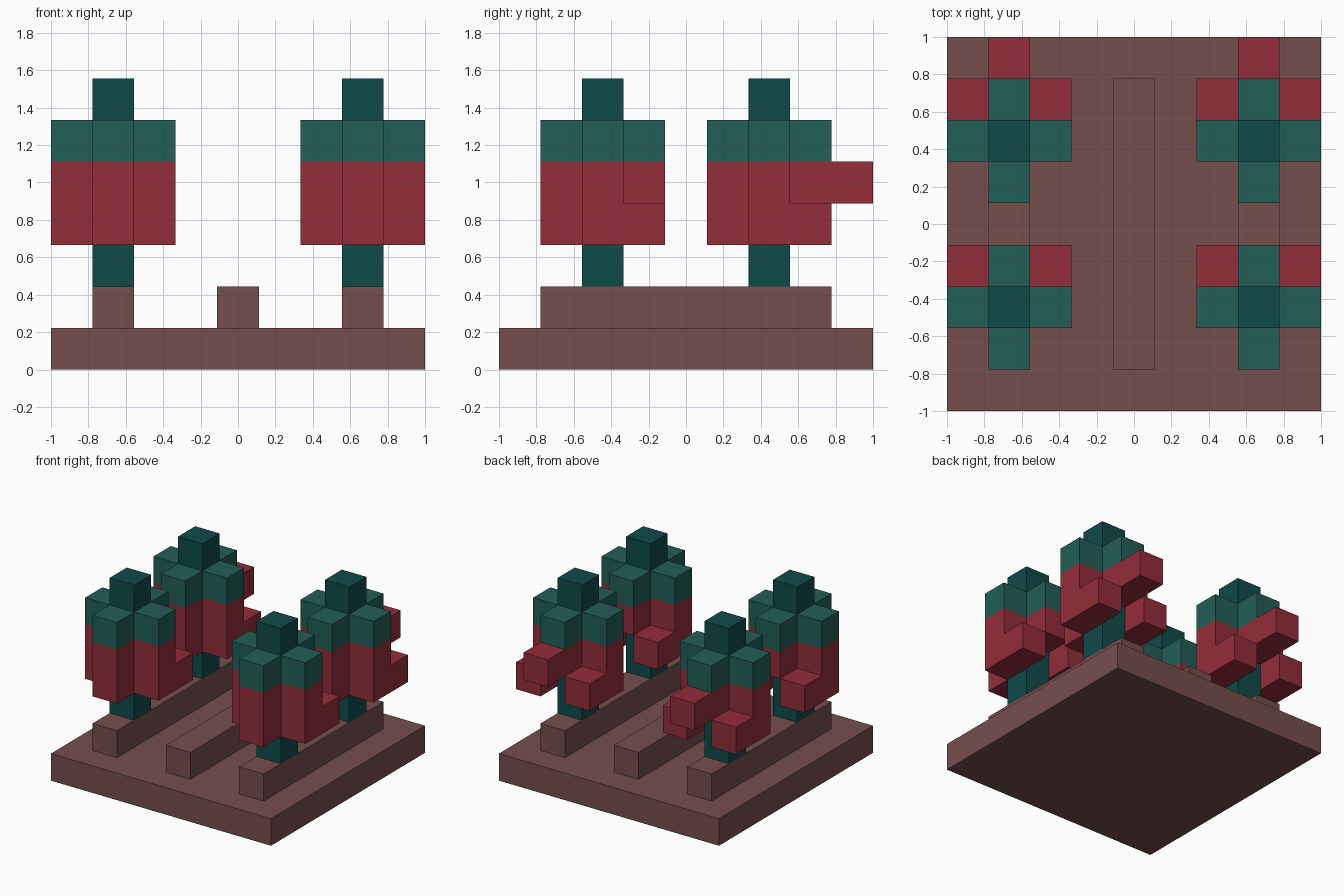
import bpy, bmesh
from mathutils import Vector

if "Cube" in bpy.data.objects:
    bpy.data.objects.remove(bpy.data.objects["Cube"])

U = 2 / 9  # one block; the model is 9 x 9 x 7 blocks


def material(name, rgb):
    m = bpy.data.materials.new(name)
    m.diffuse_color = (*rgb, 1)
    m.use_nodes = True
    m.node_tree.nodes["Principled BSDF"].inputs["Base Color"].default_value = m.diffuse_color
    return m


SOIL = material("soil brown", (0.181, 0.077, 0.076))
RED = material("berry red", (0.292, 0.026, 0.043))
LEAF = material("leaf green", (0.016, 0.112, 0.093))
STEM = material("dark stem green", (0.0044, 0.069, 0.067))

parts = []  # (name, material, set of block cells)


def block(x0, x1, y0, y1, z0, z1):
    """Cells of a cuboid, inclusive block ranges."""
    return {(x, y, z) for x in range(x0, x1 + 1)
            for y in range(y0, y1 + 1) for z in range(z0, z1 + 1)}


# Soil bed with three raised furrows
soil = block(0, 8, 0, 8, 0, 0)
for x in (1, 4, 7):
    soil |= block(x, x, 1, 7, 1, 1)
parts.append(("soil_bed", SOIL, soil))

# Four plants: stem column, cross of leaves, hanging red fruit
for x in (1, 7):
    for y in (2, 6):
        tag = ("left" if x == 1 else "right") + ("_front" if y == 2 else "_back")
        stem = block(x, x, y, y, 2, 6)
        leaves = (block(x - 1, x + 1, y, y, 5, 5) | block(x, x, y - 1, y + 1, 5, 5)) - stem
        fruit = block(x - 1, x + 1, y, y, 3, 4) | block(x, x, y - 1, y, 3, 4)
        # rear lobe is raised, longer on the back row
        fruit |= block(x, x, y + 1, y + (2 if y == 6 else 1), 4, 4)
        # low side lobes towards the back
        for s in (-1, 1):
            fruit.add((x + s, y + 1, 3))
        parts += [("stem_" + tag, STEM, stem), ("leaves_" + tag, LEAF, leaves),
                  ("fruit_" + tag, RED, fruit - stem)]

filled = set().union(*(p[2] for p in parts))
AXES = [Vector(a) for a in ((1, 0, 0), (0, 1, 0), (0, 0, 1))]


def build(name, mat, cells):
    """Mesh of the exposed block faces, with flat areas merged."""
    bm = bmesh.new()
    for c in sorted(cells):
        mid = Vector((c[0] - 4, c[1] - 4, c[2] + 0.5))
        for i in range(3):
            u, v = AXES[(i + 1) % 3] / 2, AXES[(i + 2) % 3] / 2
            for s in (1, -1):
                n = list(c)
                n[i] += s
                if tuple(n) in filled:
                    continue
                o = mid + AXES[i] * s / 2
                ring = [o - u - v, o + u - v, o + u + v, o - u + v][::s]
                bm.faces.new([bm.verts.new(p * U) for p in ring])
    bmesh.ops.remove_doubles(bm, verts=bm.verts, dist=1e-4)
    bmesh.ops.dissolve_limit(bm, angle_limit=0.01, verts=bm.verts, edges=bm.edges)
    # triangulate the merged areas so holes under furrows stay clean
    bmesh.ops.triangulate(bm, faces=[f for f in bm.faces if len(f.verts) > 4])
    me = bpy.data.meshes.new(name)
    bm.to_mesh(me)
    bm.free()
    me.materials.append(mat)
    bpy.context.collection.objects.link(bpy.data.objects.new(name, me))


for p in parts:
    build(*p)
